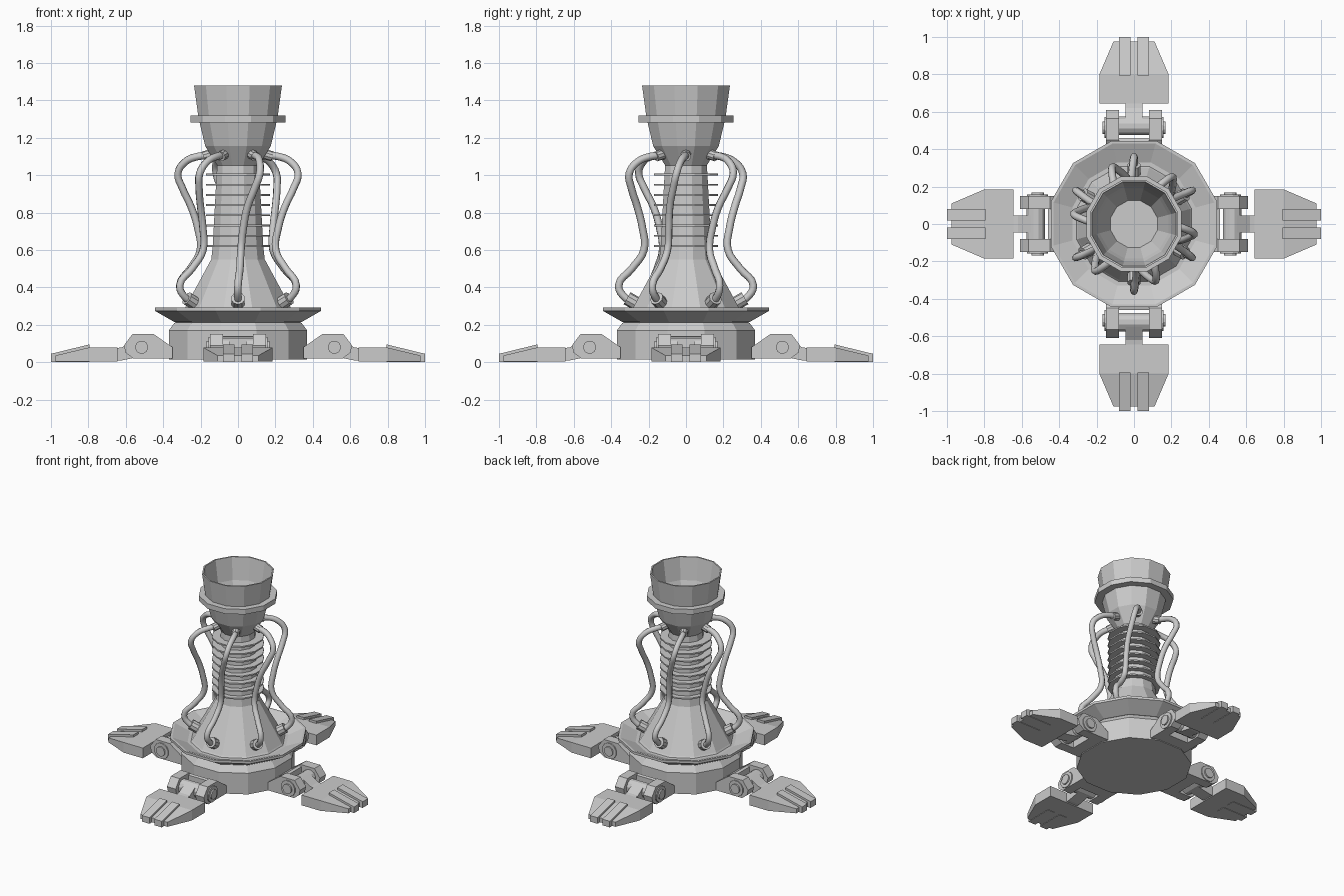
import bpy, bmesh
from math import pi, cos, sin, radians
from mathutils import Vector, Matrix

if "Cube" in bpy.data.objects:
    bpy.data.objects.remove(bpy.data.objects["Cube"])


def finish(name, bm):
    bmesh.ops.recalc_face_normals(bm, faces=bm.faces)
    me = bpy.data.meshes.new(name)
    bm.to_mesh(me)
    bm.free()
    ob = bpy.data.objects.new(name, me)
    bpy.context.collection.objects.link(ob)
    return ob


def lathe(name, profile, n=12, closed=False):
    """Revolve (half width, z) points; flats face the axes."""
    bm = bmesh.new()
    k = 1 / cos(pi / n)
    rings = [[bm.verts.new((r * cos(a), r * sin(a), z))
              for a in [2 * pi * (i + .5) / n for i in range(n)]]
             for r, z in [(p[0], p[1]) for p in profile] for r in [r * k]]
    pairs = list(zip(rings, rings[1:]))
    if closed:
        pairs.append((rings[-1], rings[0]))
    for a, b in pairs:
        for i in range(n):
            j = (i + 1) % n
            bm.faces.new((a[i], a[j], b[j], b[i]))
    if not closed:
        bm.faces.new(rings[0])
        bm.faces.new(rings[-1])
    return finish(name, bm)


def prism(bm, pts, d0, d1, rot):
    """Extrude an (x, z) side profile from y=d0 to y=d1."""
    a = [bm.verts.new(rot @ Vector((x, d0, z))) for x, z in pts]
    b = [bm.verts.new(rot @ Vector((x, d1, z))) for x, z in pts]
    bm.faces.new(a)
    bm.faces.new(b)
    for i in range(len(pts)):
        j = (i + 1) % len(pts)
        bm.faces.new((a[i], a[j], b[j], b[i]))


def circle(x, z, r, n=12):
    return [(x + r * cos(2 * pi * (i + .5) / n), z + r * sin(2 * pi * (i + .5) / n))
            for i in range(n)]


# base drum, dished flange, column and open cup
lathe("base_drum", [(.37, .015), (.37, .17), (.34, .21), (.30, .225)])
lathe("flange", [(.29, .205), (.34, .215), (.445, .275), (.445, .293), (.43, .293),
                 (.33, .25), (.29, .25)], closed=True)
lathe("column", [(.315, .24), (.30, .26), (.143, .55), (.135, .62), (.115, 1.0), (.11, 1.07)])
lathe("cup", [(.11, 1.05), (.175, 1.155), (.205, 1.28), (.213, 1.32), (.235, 1.48),
              (.225, 1.48), (.2, 1.32), (.185, 1.28), (.125, 1.15)])
lathe("cup_band", [(.205, 1.283), (.255, 1.283), (.255, 1.32), (.205, 1.32)], closed=True)

# cooling fins
for i in range(8):
    z = .622 + i * .0545
    lathe(f"fin_{i}", [(.11, z - .005), (.17, z - .005), (.17, z + .005), (.11, z + .005)],
          closed=True)

# twisted hoses with end sockets: (angle offset, radius, height)
PATH = [(0, .27, .315), (0, .325, .345), (0, .36, .41), (2, .29, .5), (4, .225, .6), (7, .235, .72),
        (11, .265, .83), (17, .305, .93), (21, .325, 1.01), (24, .285, 1.07),
        (28, .215, 1.10), (30, .13, 1.105)]


def polar(p, base):
    a = radians(p[0] + base)
    return Vector((p[1] * cos(a), p[1] * sin(a), p[2]))


def socket(name, p0, p1, r):
    bm = bmesh.new()
    d = p1 - p0
    m = Matrix.Translation((p0 + p1) / 2) @ d.to_track_quat('Z', 'Y').to_matrix().to_4x4()
    bmesh.ops.create_cone(bm, cap_ends=True, segments=10, radius1=r, radius2=r,
                          depth=d.length, matrix=m)
    finish(name, bm)


for k in range(6):
    base = 30 + 60 * k
    cu = bpy.data.curves.new(f"hose_{k}", 'CURVE')
    cu.dimensions = '3D'
    cu.bevel_depth = .02
    cu.bevel_resolution = 2
    cu.resolution_u = 4
    sp = cu.splines.new('BEZIER')
    sp.bezier_points.add(len(PATH) - 1)
    for bp, p in zip(sp.bezier_points, PATH):
        bp.co = polar(p, base)
        bp.handle_left_type = bp.handle_right_type = 'AUTO'
    ob = bpy.data.objects.new(f"hose_{k}", cu)
    bpy.context.collection.objects.link(ob)
    socket(f"hose_socket_low_{k}", polar((0, .25, .305), base), polar((0, .315, .342), base), .037)
    socket(f"hose_socket_top_{k}", polar((30, .12, 1.12), base), polar((30, .185, 1.10), base), .027)

# four feet: hinge bracket, link and pad
LUG = [(.35, .02), (.56, .02), (.60, .05), (.61, .09), (.565, .15), (.45, .15), (.35, .08)]
for k, side in enumerate(("right", "back", "left", "front")):
    rot = Matrix.Rotation(k * pi / 2, 3, 'Z')

    bm = bmesh.new()
    for s in (-1, 1):
        prism(bm, LUG, s * .08, s * .15, rot)
        prism(bm, circle(.515, .08, .058), s * .14, s * .158, rot)
        prism(bm, circle(.515, .08, .035), s * .14, s * .168, rot)
    prism(bm, [(.35, .02), (.46, .02), (.46, .135), (.44, .14), (.35, .08)], -.09, .09, rot)
    finish(side + "_hinge_bracket", bm)

    bm = bmesh.new()
    prism(bm, circle(.525, .08, .052), -.085, .085, rot)
    prism(bm, [(.52, .03), (.62, .01), (.67, .01), (.67, .072), (.62, .08), (.55, .125)],
          -.045, .045, rot)
    finish(side + "_link", bm)

    # pad outline with a toe that slopes down
    bm = bmesh.new()
    half = [(.645, .185, .078), (.80, .185, .078), (.975, .11, .036)]
    out = half + [(x, -y, z) for x, y, z in reversed(half)]
    lo = [bm.verts.new(rot @ Vector((x, y, .003))) for x, y, z in out]
    hi = [bm.verts.new(rot @ Vector((x, y, z))) for x, y, z in out]
    for i in range(6):
        j = (i + 1) % 6
        bm.faces.new((lo[i], lo[j], hi[j], hi[i]))
    for v in (lo, hi):
        bm.faces.new((v[0], v[1], v[4], v[5]))
        bm.faces.new((v[1], v[2], v[3], v[4]))
    finish(side + "_foot_pad", bm)

    # raised toe ribs
    bm = bmesh.new()
    for s in (-1, 1):
        prism(bm, [(.795, .0), (1.0, .0), (1.0, .045), (.795, .095)], s * .02, s * .08, rot)
    finish(side + "_toe_ribs", bm)
